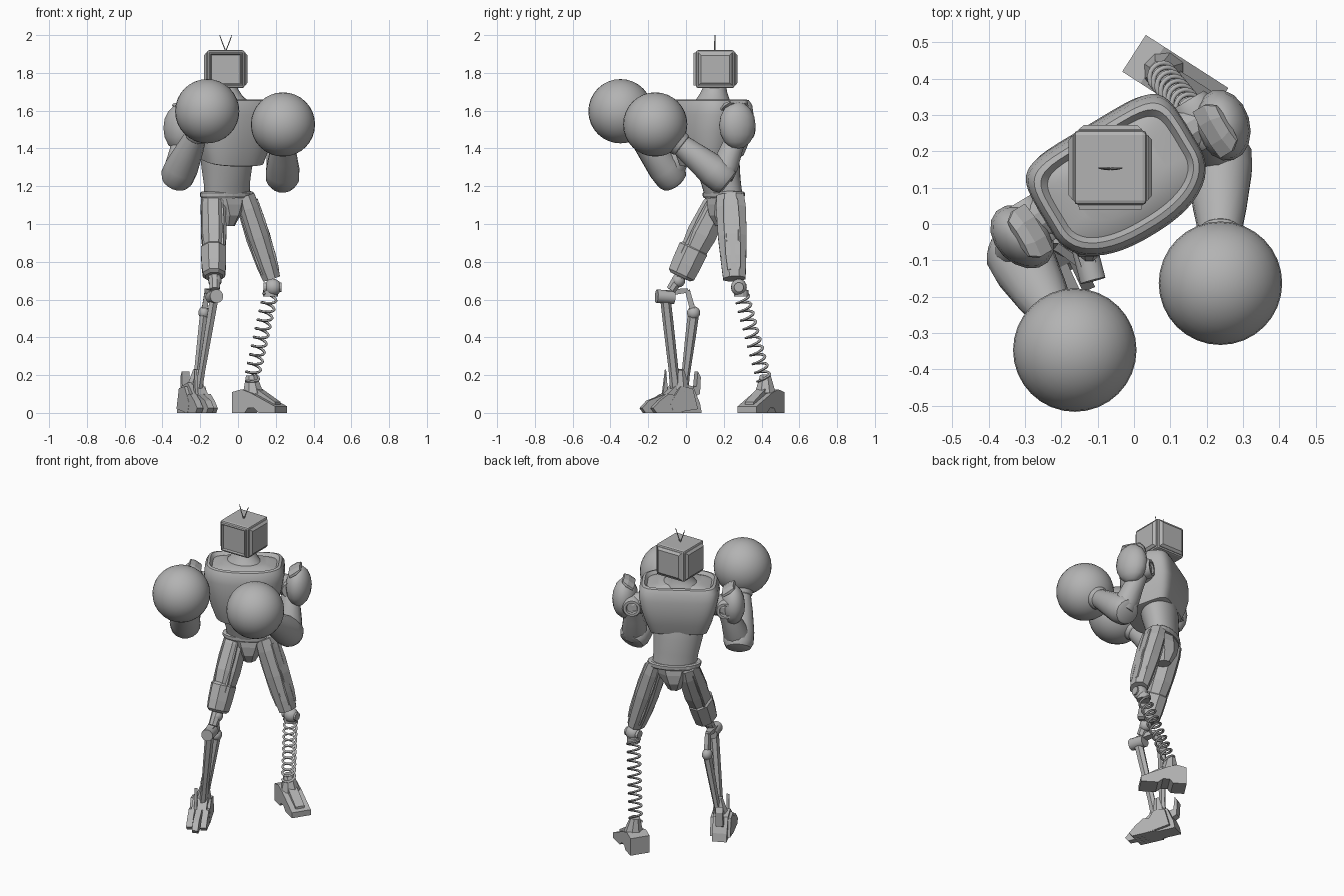
import bpy, bmesh
from math import sin, cos, pi, radians, copysign
from mathutils import Vector, Matrix

if "Cube" in bpy.data.objects:
    bpy.data.objects.remove(bpy.data.objects["Cube"])

grey = bpy.data.materials.new("plain_grey")
grey.use_nodes = True
grey.diffuse_color = (0.45, 0.45, 0.45, 1)
grey.node_tree.nodes["Principled BSDF"].inputs["Base Color"].default_value = (0.45, 0.45, 0.45, 1)


def finish(name, bm, angle=30):
    """Turn a bmesh into a named object; angle 0 keeps it flat."""
    bmesh.ops.recalc_face_normals(bm, faces=bm.faces)
    me = bpy.data.meshes.new(name)
    bm.to_mesh(me)
    bm.free()
    me.materials.append(grey)
    if angle:
        me.shade_smooth()
        me.set_sharp_from_angle(angle=radians(angle))
    ob = bpy.data.objects.new(name, me)
    bpy.context.collection.objects.link(ob)
    return ob


def loft(name, rings, angle=30):
    """Skin a list of point rings and cap both ends."""
    bm = bmesh.new()
    loops = [[bm.verts.new(p) for p in ring] for ring in rings]
    n = len(loops[0])
    for lo, hi in zip(loops, loops[1:]):
        for i in range(n):
            j = (i + 1) % n
            bm.faces.new((lo[i], lo[j], hi[j], hi[i]))
    bm.faces.new(loops[0])
    bm.faces.new(loops[-1])
    return finish(name, bm, angle)


def limb(name, a, b, profile, n=8, ref=(1, 0, 0), angle=0):
    """Tapered part from a to b; profile holds (t, radius along ref, other radius)."""
    a, b, ref = Vector(a), Vector(b), Vector(ref)
    d = (b - a).normalized()
    u = (ref - d * ref.dot(d)).normalized()
    v = d.cross(u)
    turns = [2 * pi * (i + 0.5) / n for i in range(n)]
    return loft(name, [[a.lerp(b, t) + u * (rx * cos(q)) + v * (ry * sin(q)) for q in turns]
                       for t, rx, ry in profile], angle)


def rod(name, a, b, ra, rb, n=8, ref=(1, 0, 0), angle=0):
    return limb(name, a, b, [(0, ra, ra), (1, rb, rb)], n, ref, angle)


def ball(name, centre, size, yaw=0, segments=32):
    bm = bmesh.new()
    m = Matrix.Translation(centre) @ Matrix.Rotation(yaw, 4, "Z") @ Matrix.Diagonal((*size, 1))
    bmesh.ops.create_uvsphere(bm, u_segments=segments, v_segments=segments // 2, radius=1, matrix=m)
    return finish(name, bm, 40)


def slab(name, origin, heading, side_profile, half, shift=0):
    """Extrude a (distance, height) side profile across its heading."""
    o, h = Vector(origin), Vector((*heading, 0)).normalized()
    w = Vector((-h.y, h.x, 0))
    return loft(name, [[o + h * s + w * k + Vector((0, 0, z)) for s, z in side_profile]
                       for k in (shift - half, shift + half)], 0)


# Torso frame: u to the model's left, b to its back
YAW = radians(31)
U = Vector((cos(YAW), sin(YAW), 0))
B = Vector((-sin(YAW), cos(YAW), 0))


def at(u, b, z):
    return Vector((-0.05, 0.14, z)) + U * u + B * b


def chest_ring(z, ru, front, back, tilt=0, n=48):
    """Rounded front, squared back; front and back are measured from the widest line."""
    ring = []
    for i in range(n):
        q = 2 * pi * (i + 0.5) / n
        c, s = cos(q), sin(q)
        p = 0.34 if s > 0 else 0.85
        b = -0.05 + (back if s > 0 else front) * copysign(abs(s) ** p, s)
        ring.append(at(ru * copysign(abs(c) ** p, c), b, z + tilt * b))
    return ring


# Chest shell with tilted lower edge, rounded rim and sunken deck
loft("chest", [chest_ring(*r) for r in (
    (1.335, 0.15, 0.09, 0.155, 0.22), (1.34, 0.168, 0.105, 0.17, 0.22), (1.41, 0.195, 0.13, 0.19, 0.15),
    (1.50, 0.22, 0.145, 0.203, 0.05), (1.58, 0.235, 0.148, 0.2), (1.63, 0.232, 0.142, 0.192),
    (1.655, 0.218, 0.128, 0.178), (1.66, 0.203, 0.112, 0.163), (1.64, 0.188, 0.098, 0.148),
    (1.66, 0.13, 0.06, 0.12))])
limb("neck", (-0.06, 0.145, 1.64), (-0.065, 0.155, 1.74),
     [(0, 0.12, 0.1), (0.35, 0.085, 0.08), (0.7, 0.065, 0.065), (1, 0.06, 0.06)], 24, angle=40)

# Abdomen, belt and pelvis
waist = Vector((-0.058, 0.2, 1.15))
limb("abdomen", waist, at(0, 0.018, 1.38),
     [(0, 0.13, 0.085), (0.3, 0.132, 0.092), (0.7, 0.145, 0.105), (1, 0.153, 0.105)], 32, U, 40)
limb("belt", waist - Vector((0, 0, 0.012)), waist + Vector((0, 0, 0.022)),
     [(0, 0.152, 0.084), (0.3, 0.158, 0.09), (0.8, 0.158, 0.09), (1, 0.147, 0.084)], 24, U)
limb("pelvis", waist, waist - Vector((0, 0, 0.16)),
     [(0, 0.14, 0.08), (0.3, 0.11, 0.085), (0.65, 0.07, 0.08), (1, 0.04, 0.045)], 8, U)

# Head: bevelled box, raised panels on sides and back, recessed screen in front
bm = bmesh.new()
bmesh.ops.create_cube(bm, size=1, matrix=Matrix.Translation((-0.065, 0.155, 1.82))
                      @ Matrix.Diagonal((0.2, 0.205, 0.2, 1)))
bmesh.ops.bevel(bm, geom=bm.edges[:], offset=0.012, segments=2, profile=0.5, affect="EDGES")
bm.normal_update()
big = [f for f in bm.faces if f.calc_area() > 0.02]
for f in big:
    if f.normal.y < -0.9:
        bmesh.ops.inset_region(bm, faces=[f], thickness=0.003, depth=0.012)
        bmesh.ops.inset_region(bm, faces=[f], thickness=0.008, depth=0)
        bmesh.ops.inset_region(bm, faces=[f], thickness=0.006, depth=-0.012)
    elif abs(f.normal.z) < 0.1:
        bmesh.ops.inset_region(bm, faces=[f], thickness=0.001, depth=0.003)
        bmesh.ops.inset_region(bm, faces=[f], thickness=0.02, depth=0.012)
finish("head", bm, 0)
for side in (-1, 1):
    mid = (-0.065 + side * 0.018, 0.152, 1.96)
    rod("antenna_lower", (-0.065, 0.152, 1.915), mid, 0.003, 0.003, 6)
    rod("antenna_upper", mid, (-0.065 + side * 0.032, 0.154, 2.0), 0.003, 0.002, 6)


# Arms: the same parts on both sides, posed by elbow and glove positions
def arm(side, elbow, glove, pad):
    name = "left_" if side > 0 else "right_"
    elbow, glove, pad = Vector(elbow), Vector(glove), Vector(pad)
    shoulder = at(side * 0.275, 0, 1.5)
    rod(name + "shoulder_axle", at(side * 0.18, 0, 1.52), shoulder, 0.07, 0.06, 12, (0, 0, 1))
    limb(name + "shoulder_joint", shoulder - B * 0.07, shoulder + B * 0.07,
         [(0, 0.035, 0.035), (0, 0.05, 0.05), (0.15, 0.06, 0.06), (0.85, 0.06, 0.06),
          (1, 0.05, 0.05), (1, 0.035, 0.035), (0.9, 0.03, 0.03)], 20, (0, 0, 1), 30)
    ball(name + "shoulder_pad", pad, (0.074, 0.1, 0.125), YAW - side * 0.25, 16)
    limb(name + "shoulder_cap", pad - U * (side * 0.05) + Vector((0, 0, 0.085)),
         pad + U * (side * 0.012) + Vector((0, 0, 0.125)),
         [(0, 0.08, 0.016), (0.6, 0.08, 0.02), (1, 0.06, 0.012)], 8, B)
    limb(name + "upper_arm", shoulder, elbow,
         [(0, 0.055, 0.055), (0.4, 0.06, 0.06), (0.75, 0.075, 0.07), (1, 0.07, 0.065)], 12, U, 35)
    limb(name + "forearm", elbow, glove,
         [(-0.12, 0.055, 0.055), (-0.1, 0.073, 0.073), (-0.03, 0.089, 0.087), (0.12, 0.09, 0.087),
          (0.4, 0.075, 0.07), (0.62, 0.058, 0.058)], 16, U, 35)
    axis = (elbow - glove).normalized()
    limb(name + "glove_cuff", glove + axis * 0.185, glove + axis * 0.15,
         [(0, 0.055, 0.055), (0.3, 0.065, 0.065), (1, 0.07, 0.07)], 20, U, 30)
    ball(name + "glove", glove, (0.17, 0.17, 0.17))


arm(1, (0.236, 0.185, 1.25), (0.238, -0.163, 1.527), (0.245, 0.272, 1.522))
arm(-1, (-0.318, -0.085, 1.258), (-0.163, -0.347, 1.597), (-0.308, -0.035, 1.508))


# Thighs: faceted shells with raised strips
def thigh(name, top, knee, profile, strip_sides):
    top, knee = Vector(top), Vector(knee)
    limb(name, top, knee, profile, 8)
    ball(name + "_hip_ball", top, (0.055, 0.055, 0.03), 0, 16)
    d = (knee - top).normalized()
    x = (Vector((1, 0, 0)) - d * d.x).normalized()
    y = d.cross(x)
    for sx, sy in strip_sides:
        off = x * (sx * 0.05) + y * (sy * 0.055)
        limb(name + "_strip", top.lerp(knee, 0.08) + off, top.lerp(knee, 0.92) + off * 0.9,
             [(0, 0.014, 0.014), (0.3, 0.022, 0.022), (0.8, 0.02, 0.02), (1, 0.012, 0.012)], 4)


thigh("left_thigh", (0.035, 0.235, 1.15), (0.178, 0.256, 0.71),
      [(0, 0.055, 0.078), (0.15, 0.064, 0.085), (0.5, 0.07, 0.082), (0.85, 0.06, 0.07), (1, 0.05, 0.064)],
      [(1, 0.5), (1, -0.5), (-0.8, 0.7), (-0.8, -0.7), (0.3, 1), (0.3, -1)])
thigh("right_thigh", (-0.132, 0.185, 1.15), (-0.125, -0.02, 0.74),
      [(0, 0.066, 0.062), (0.15, 0.072, 0.078), (0.5, 0.073, 0.086), (0.8, 0.06, 0.07), (1, 0.05, 0.055)],
      [(-1, 0.5), (-1, -0.5), (0.8, 0.8)])
limb("right_thigh_cuff", (-0.13, 0.045, 0.88), (-0.127, -0.03, 0.72),
     [(0, 0.06, 0.072), (0.08, 0.073, 0.087), (0.6, 0.07, 0.084), (0.92, 0.064, 0.079), (1, 0.05, 0.06)], 8)

# Left lower leg: knee ball, coil spring, ankle and wedge foot
ball("left_knee", (0.185, 0.28, 0.665), (0.045, 0.042, 0.045), 0, 16)
rod("left_knee_pin", (0.135, 0.28, 0.665), (0.23, 0.28, 0.665), 0.026, 0.026, 12, (0, 0, 1))
start, end = Vector((0.172, 0.292, 0.63)), Vector((0.07, 0.415, 0.17))
rod("spring_top_cap", start + Vector((0, 0, 0.02)), start - Vector((0, 0, 0.015)), 0.04, 0.04, 12)
axis = (end - start).normalized()
su = axis.orthogonal().normalized()
sv = axis.cross(su)
coils, steps, rings = 10, 20, []
for k in range(coils * steps + 1):
    q = 2 * pi * k / steps
    out = su * cos(q) + sv * sin(q)
    c = start.lerp(end, k / (coils * steps)) + out * 0.037
    rings.append([c + out * (0.007 * cos(w)) + axis * (0.007 * sin(w))
                  for w in (i * pi / 3 for i in range(6))])
loft("leg_spring", rings, 60)
rod("left_ankle", (0.07, 0.42, 0.2), (0.08, 0.42, 0.1), 0.03, 0.06, 8)
TOE = (0.84, -0.54)
slab("left_foot", (0, 0.47, 0), TOE, [(0, 0), (0, 0.11), (0.06, 0.125), (0.12, 0.105),
     (0.27, 0.035), (0.27, 0), (0.17, 0), (0.14, 0.025), (0.1, 0.025), (0.08, 0)], 0.06)
slab("left_foot_ridge", (0, 0.47, 0), TOE, [(0.1, 0.09), (0.1, 0.14), (0.13, 0.13), (0.25, 0.058),
     (0.25, 0.04)], 0.028)

# Right lower leg: linkage knee and paired shin bars in one plane
knee, pivot = Vector((-0.125, -0.11, 0.615)), Vector((-0.18, 0.04, 0.53))
rod("right_knee_stub", (-0.125, -0.02, 0.74), (-0.123, -0.08, 0.65), 0.035, 0.028, 8)
ball("right_knee_ball", (-0.122, -0.04, 0.7), (0.036, 0.036, 0.036), 0, 16)
spin = Vector((0.012, -0.046, 0.003))
rod("right_knee_drum", knee + spin, knee - spin, 0.036, 0.036, 16, (0, 0, 1), 30)
ball("right_rear_pivot", pivot, (0.03, 0.035, 0.035), 0, 16)
bend = Vector((-0.163, 0.008, 0.648))
limb("right_knee_link", knee + Vector((0, 0, 0.02)), bend,
     [(0, 0.03, 0.018), (0.5, 0.03, 0.02), (1, 0.02, 0.016)], 4)
rod("right_rear_link", bend, pivot, 0.018, 0.022, 4)
limb("front_shin_bar", knee, (-0.207, -0.055, 0.13),
     [(0, 0.026, 0.028), (0.3, 0.024, 0.028), (0.8, 0.02, 0.026), (1, 0.022, 0.03)], 6)
limb("rear_shin_bar", pivot, (-0.228, -0.012, 0.12),
     [(0, 0.024, 0.03), (0.3, 0.022, 0.028), (0.8, 0.018, 0.022), (1, 0.02, 0.025)], 6)

# Right foot: block, three toes, heel claw and side fins
STEP, heel = (0.42, -0.91), (-0.283, 0.065, 0)
rod("right_ankle", (-0.213, -0.03, 0.23), (-0.228, -0.03, 0.12), 0.025, 0.052, 8)
slab("right_foot", heel, STEP, [(0, 0), (0.01, 0.05), (0.05, 0.14), (0.13, 0.16), (0.2, 0.1),
     (0.22, 0.02), (0.2, 0)], 0.044)
for shift, reach in ((-0.042, 0.29), (0, 0.335), (0.042, 0.29)):
    slab("right_toe", heel, STEP, [(0.12, 0.0), (0.14, 0.09), (0.2, 0.1), (reach - 0.04, 0.065),
         (reach, 0.025), (reach - 0.02, 0)], 0.018, shift)
slab("heel_claw", heel, STEP, [(0.06, 0.07), (0.0, 0.1), (-0.005, 0.19), (0.012, 0.22),
     (0.02, 0.14), (0.09, 0.13)], 0.022)
for shift in (-0.052, 0.052):
    slab("ankle_fin", heel, STEP, [(0.03, 0.02), (0.06, 0.13), (0.13, 0.14), (0.19, 0.05), (0.17, 0.0)],
         0.009, shift)
slab("shin_spike", heel, STEP, [(0.17, 0.1), (0.182, 0.23), (0.2, 0.1)], 0.008, -0.02)
